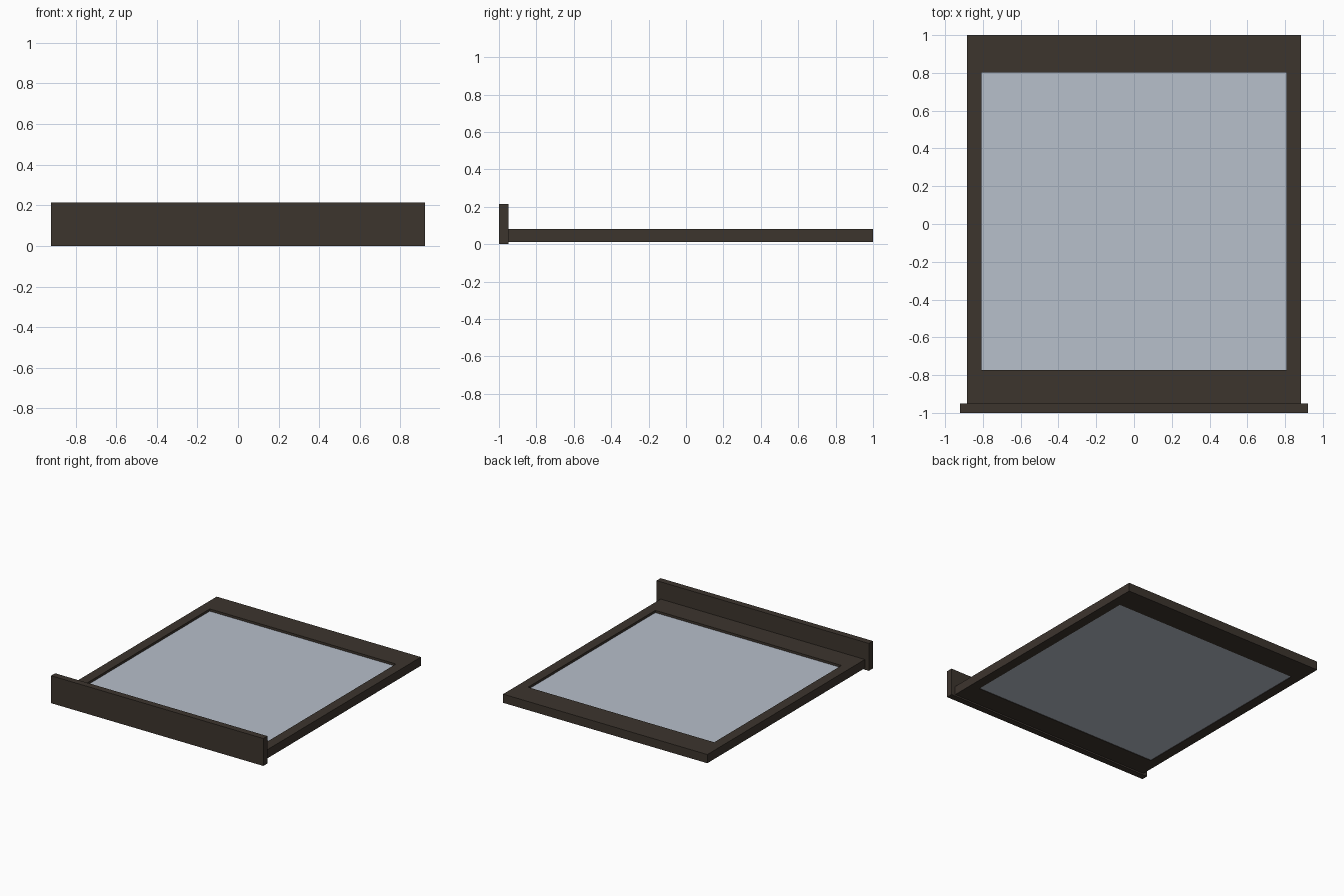
import bpy, bmesh

if "Cube" in bpy.data.objects:
    bpy.data.objects.remove(bpy.data.objects["Cube"])


def material(name, rgb):
    m = bpy.data.materials.new(name)
    m.diffuse_color = (*rgb, 1.0)
    m.use_nodes = True
    m.node_tree.nodes["Principled BSDF"].inputs["Base Color"].default_value = m.diffuse_color
    return m


def add_object(name, bm, mat):
    bmesh.ops.recalc_face_normals(bm, faces=bm.faces)
    mesh = bpy.data.meshes.new(name)
    bm.to_mesh(mesh)
    bm.free()
    mesh.materials.append(mat)
    ob = bpy.data.objects.new(name, mesh)
    bpy.context.collection.objects.link(ob)
    return ob


def box(name, lo, hi, mat):
    bm = bmesh.new()
    bmesh.ops.create_cube(bm, size=1)
    for v in bm.verts:
        v.co = [lo[i] if v.co[i] < 0 else hi[i] for i in range(3)]
    return add_object(name, bm, mat)


def ring(name, outer, inner, z0, z1, mat):
    """Rectangular frame; outer and inner are (x0, y0, x1, y1)."""
    bm = bmesh.new()

    def loop(r, z):
        x0, y0, x1, y1 = r
        return [bm.verts.new((x, y, z)) for x, y in
                ((x0, y0), (x1, y0), (x1, y1), (x0, y1))]

    loops = [loop(outer, z0), loop(outer, z1), loop(inner, z1), loop(inner, z0)]
    for k in range(4):
        a, b = loops[k], loops[(k + 1) % 4]
        for i in range(4):
            j = (i + 1) % 4
            bm.faces.new((a[i], a[j], b[j], b[i]))
    return add_object(name, bm, mat)


wood = material("dark brown wood", (0.046, 0.035, 0.027))
glass = material("pale blue grey glass", (0.475, 0.523, 0.597))

# Shelf frame around the pane
ring("shelf_frame", (-0.885, -0.95, 0.885, 1.0),
     (-0.807, -0.773, 0.807, 0.803), 0.012, 0.08, wood)

# Pane, slightly recessed below the frame top
box("glass_pane", (-0.807, -0.773, 0.016), (0.807, 0.803, 0.062), glass)

# Upright front board
box("front_board", (-0.92, -1.0, 0.0), (0.92, -0.95, 0.215), wood)
